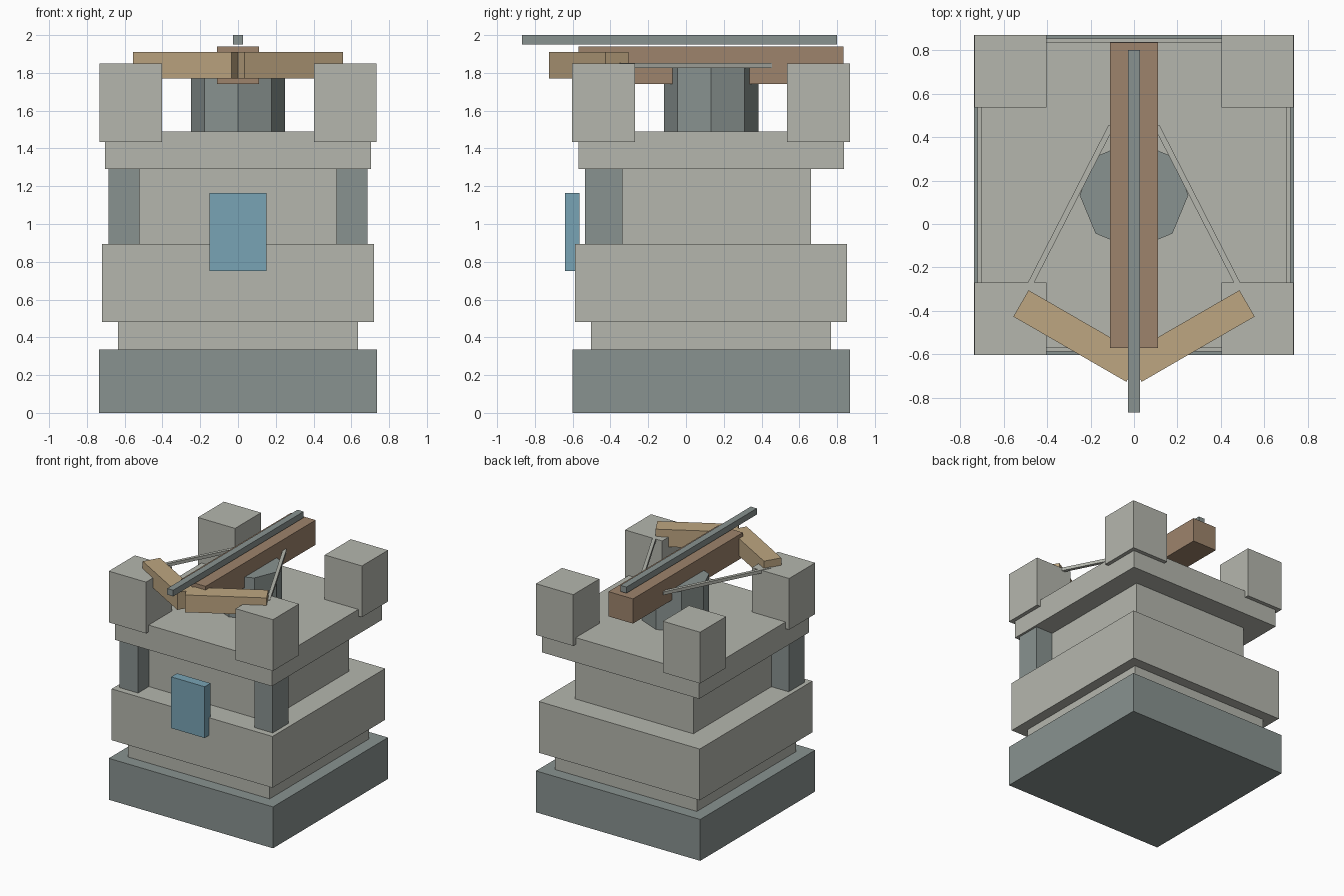
import bpy
from math import radians, atan2
from mathutils import Vector

default = bpy.data.objects.get("Cube")
if default:
    bpy.data.objects.remove(default, do_unlink=True)


def material(name, rgb):
    mat = bpy.data.materials.new(name)
    mat.use_nodes = True
    color = (*rgb, 1)
    mat.diffuse_color = color
    mat.node_tree.nodes["Principled BSDF"].inputs["Base Color"].default_value = color
    return mat


STONE = material("pale stone", (0.46, 0.47, 0.42))
SLATE = material("slate", (0.25, 0.29, 0.28))
BLUE = material("door blue", (0.19, 0.37, 0.46))
BROWN = material("brown wood", (0.34, 0.23, 0.15))
TAN = material("tan wood", (0.51, 0.38, 0.22))


def box(name, center, size, mat, turn=0):
    bpy.ops.mesh.primitive_cube_add(size=1, location=center, rotation=(0, 0, turn))
    obj = bpy.context.object
    obj.name = name
    obj.scale = size
    obj.data.materials.append(mat)
    return obj


def span(name, x, y, z, mat):
    """Box given by its low and high limits on each axis."""
    limits = (x, y, z)
    return box(name, [(a + b) / 2 for a, b in limits], [b - a for a, b in limits], mat)


MID = 0.133  # the tower sits behind the origin because the bolt overhangs the front

# Square stacked tiers: half width, bottom, top
for name, half, low, high, mat in (
    ("foundation", 0.735, 0, 0.335, SLATE),
    ("lower_course", 0.635, 0.335, 0.48, STONE),
    ("lower_wall", 0.72, 0.48, 0.895, STONE),
    ("upper_wall", 0.53, 0.895, 1.29, STONE),
    ("platform", 0.703, 1.29, 1.49, STONE),
):
    span(name, (-half, half), (MID - half, MID + half), (low, high), mat)

# Front door
span("door", (-0.15, 0.15), (-0.64, -0.565), (0.75, 1.165), BLUE)

# Turret post under the crossbow
bpy.ops.mesh.primitive_cylinder_add(vertices=8, radius=0.25, depth=0.335,
                                    location=(0, MID, 1.6575))
post = bpy.context.object
post.name = "turret_post"
post.data.materials.append(SLATE)

# Crossbow stock and bolt
span("stock", (-0.11, 0.11), (-0.57, 0.835), (1.74, 1.94), BROWN)
span("bolt", (-0.027, 0.027), (-0.867, 0.80), (1.95, 2.0), SLATE)

# Parts repeated on both sides
for side, s in (("left", 1), ("right", -1)):
    box(f"{side}_pillar", (s * 0.603, -0.435, 1.0925), (0.165, 0.2, 0.395), SLATE)
    for end, y in (("front", MID - 0.569), ("back", MID + 0.569)):
        box(f"{end}_{side}_battlement", (s * 0.568, y, 1.6425),
            (0.333, 0.333, 0.415), STONE)
    box(f"{side}_bow_arm", (s * 0.26, -0.515, 1.84), (0.6, 0.14, 0.14), TAN,
        s * radians(30))
    # Bowstring from the arm tip to the stock
    tip, nock = Vector((s * 0.515, -0.35, 1.84)), Vector((s * 0.105, 0.45, 1.84))
    run = nock - tip
    box(f"{side}_bowstring", (tip + nock) / 2, (run.length, 0.026, 0.026), STONE,
        atan2(run.y, run.x))
